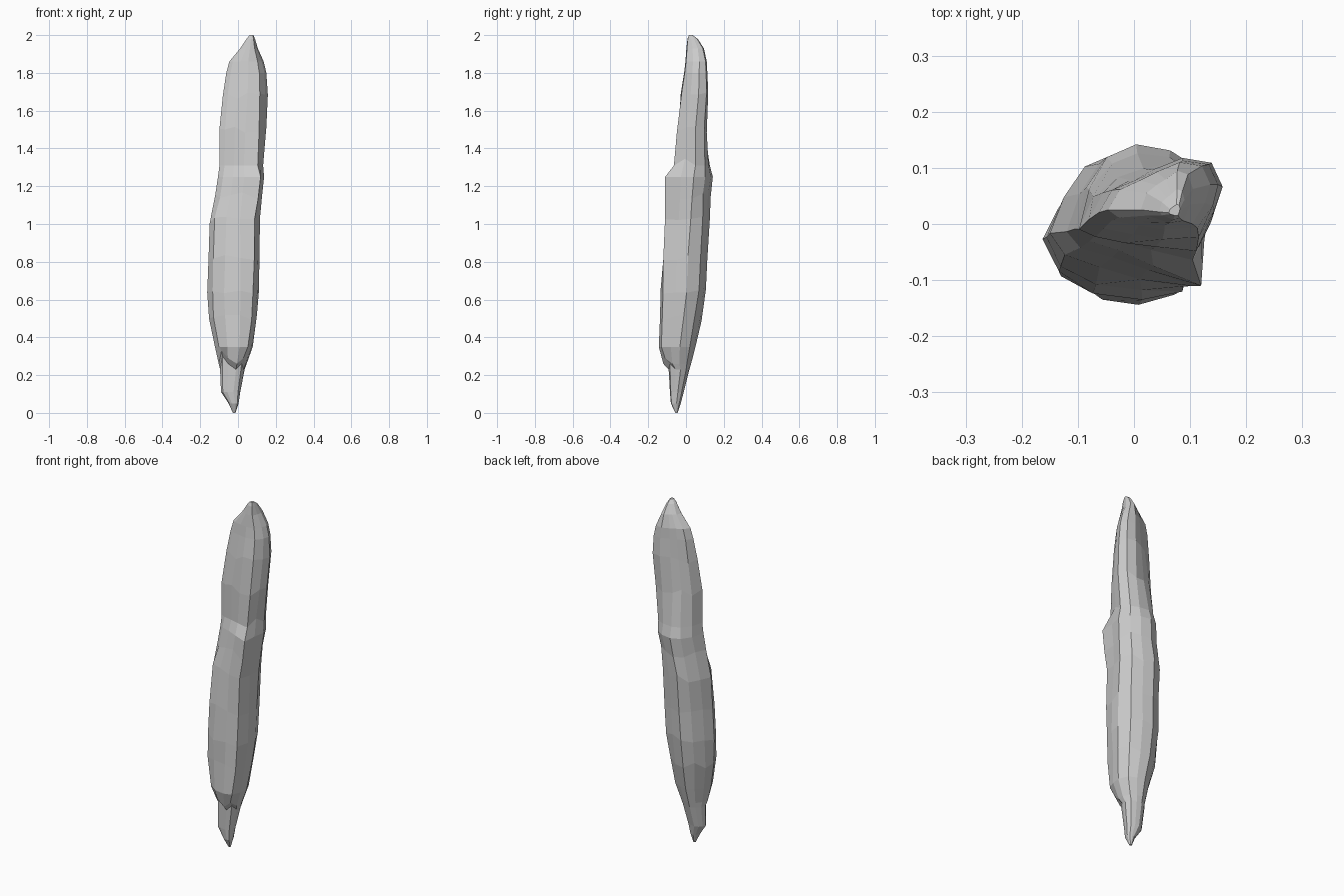
import bpy, bmesh, random

random.seed(4)

# Key cross-section outlines, normalised to -1..1, counter-clockwise from left
SHAPES = [
    (0.70, [(-1, -.1), (-.82, -.6), (-.35, -.92), (.3, -1), (.78, -.9), (.95, -.35),
            (1, .15), (.78, .7), (.35, .93), (-.1, 1), (-.55, .8), (-.85, .35)]),
    (1.25, [(-1, -.2), (-.8, -.38), (-.35, -.5), (.15, -.72), (.85, -1), (.92, -.35),
            (1, .2), (.8, .7), (.4, .92), (-.1, 1), (-.55, .85), (-.85, .4)]),
    (1.33, [(-1, -.5), (-.8, -.65), (-.35, -.75), (.1, -.85), (.72, -1), (.9, -.4),
            (1, .2), (.8, .75), (.4, .95), (-.1, 1), (-.5, .85), (-.85, .3)]),
    (1.70, [(-1, -.5), (-.8, -.75), (-.35, -.9), (.1, -1), (.65, -.95), (.92, -.3),
            (1, .3), (.85, .9), (.4, 1), (-.05, .7), (-.4, .45), (-.8, .15)]),
]

# Extents at each height: z, x min, x max, y min, y max
RINGS = [
    (0.00, -.027, -.013, -.056, -.044),
    (0.05, -.050, .003, -.080, -.028),
    (0.11, -.090, .012, -.085, -.012),
    (0.23, -.095, .035, -.092, .018),
    (0.26, -.102, .046, -.120, .027),
    (0.35, -.122, .078, -.144, .050),
    (0.50, -.153, .100, -.137, .082),
    (0.65, -.163, .110, -.135, .105),
    (0.82, -.156, .114, -.130, .113),
    (1.02, -.150, .116, -.121, .127),
    (1.15, -.120, .126, -.113, .130),
    (1.25, -.106, .138, -.110, .142),
    (1.31, -.098, .133, -.064, .126),
    (1.50, -.098, .150, -.050, .112),
    (1.68, -.080, .158, -.028, .118),
    (1.80, -.062, .150, -.010, .113),
    (1.86, -.046, .136, -.003, .110),
    (1.93, .012, .105, .002, .095),
    (1.98, .045, .090, .008, .062),
    (2.00, .062, .082, .015, .035),
]


def outline(z):
    """Interpolated outline at height z."""
    if z <= SHAPES[0][0]:
        return SHAPES[0][1]
    for (z0, a), (z1, b) in zip(SHAPES, SHAPES[1:]):
        if z <= z1:
            t = (z - z0) / (z1 - z0)
            return [(p[0] + (q[0] - p[0]) * t, p[1] + (q[1] - p[1]) * t) for p, q in zip(a, b)]
    return SHAPES[-1][1]


# Rock shard: loft the rings and chip the facets slightly
bm = bmesh.new()
rings = []
for z, x0, x1, y0, y1 in RINGS:
    row = []
    for u, v in outline(z):
        k = 1 - random.uniform(0, .05) * (max(abs(u), abs(v)) < .97)
        dz = random.uniform(-.02, .02) if .4 < z < 1.2 or 1.4 < z < 1.75 else 0
        row.append(bm.verts.new(((x0 + x1) / 2 + u * k * (x1 - x0) / 2,
                                 (y0 + y1) / 2 + v * k * (y1 - y0) / 2, z + dz)))
    rings.append(row)
n = len(rings[0])

# Raised chip beside the front ledge, and V-shaped lower lip of the front slab
rings[12][5].co.z += .035
for i, dz in ((1, .07), (2, .03), (4, .03)):
    rings[4][i].co.z += dz
    rings[3][i].co.z += dz

for a, b in zip(rings, rings[1:]):
    for i in range(n):
        j = (i + 1) % n
        bm.faces.new((a[i], a[j], b[j], b[i]))
bm.faces.new(rings[0][::-1])
bm.faces.new(rings[-1])
bmesh.ops.recalc_face_normals(bm, faces=bm.faces)

mesh = bpy.data.meshes.new("rock_shard")
bm.to_mesh(mesh)
bm.free()
bpy.context.collection.objects.link(bpy.data.objects.new("rock_shard", mesh))
